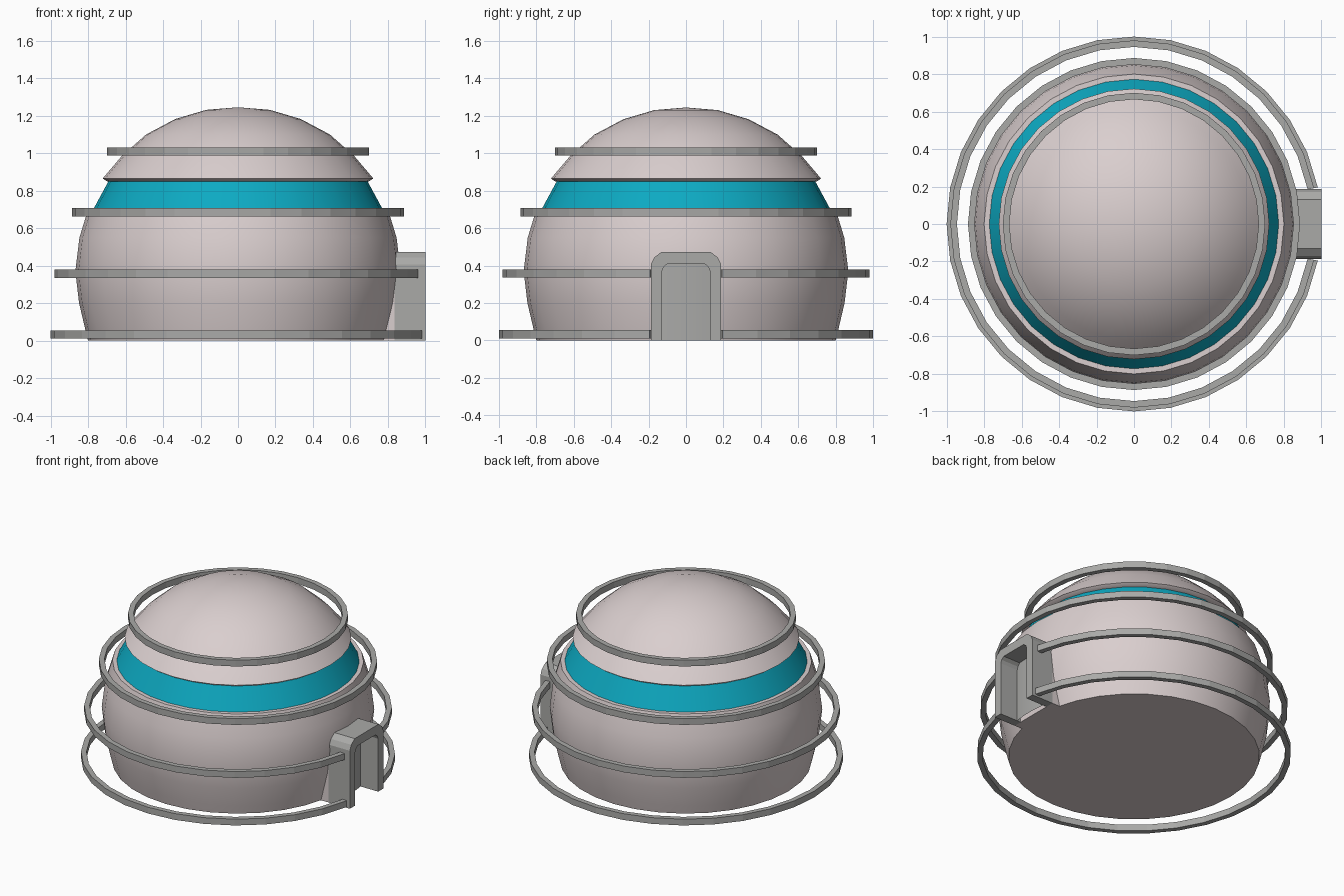
import bpy, bmesh, math

if "Cube" in bpy.data.objects:
    bpy.data.objects.remove(bpy.data.objects["Cube"])

SEG = 32


def material(name, rgb):
    m = bpy.data.materials.new(name)
    m.diffuse_color = (*rgb, 1)
    m.use_nodes = True
    m.node_tree.nodes["Principled BSDF"].inputs["Base Color"].default_value = m.diffuse_color
    return m


SHELL = material("pale shell", (0.70, 0.62, 0.62))
TEAL = material("teal band", (0.004, 0.40, 0.54))
GREY = material("grey metal", (0.40, 0.40, 0.39))


def finish(name, bm, mat, smooth=None):
    bmesh.ops.remove_doubles(bm, verts=bm.verts, dist=1e-5)
    bmesh.ops.recalc_face_normals(bm, faces=bm.faces)
    me = bpy.data.meshes.new(name)
    bm.to_mesh(me)
    bm.free()
    me.materials.append(mat)
    ob = bpy.data.objects.new(name, me)
    bpy.context.collection.objects.link(ob)
    if smooth:
        bpy.ops.object.select_all(action='DESELECT')
        ob.select_set(True)
        bpy.context.view_layer.objects.active = ob
        bpy.ops.object.shade_smooth_by_angle(angle=math.radians(smooth))
    return ob


def lathe(name, profile, mat, smooth=None, closed=False, gap=0):
    """Spin an (r, z) profile about z; gap leaves that many segments open each side of +x."""
    bm = bmesh.new()
    cols = []
    for i in range(gap, SEG - gap + 1):
        a = 2 * math.pi * i / SEG
        cols.append([bm.verts.new((r * math.cos(a), r * math.sin(a), z)) for r, z in profile])
    n = len(profile)
    for c, d in zip(cols, cols[1:]):
        for j in range(n if closed else n - 1):
            k = (j + 1) % n
            bm.faces.new((c[j], d[j], d[k], c[k]))
    if gap:
        bm.faces.new(cols[0])
        bm.faces.new(cols[-1])
    bmesh.ops.remove_doubles(bm, verts=bm.verts, dist=1e-5)
    bmesh.ops.dissolve_degenerate(bm, dist=1e-5, edges=bm.edges)
    return finish(name, bm, mat, smooth)


def prism(name, outline, x0, x1, mat):
    """Extrude a (y, z) outline along x."""
    bm = bmesh.new()
    f = bm.faces.new([bm.verts.new((x0, y, z)) for y, z in outline])
    out = bmesh.ops.extrude_face_region(bm, geom=[f])
    for v in out["geom"]:
        if isinstance(v, bmesh.types.BMVert):
            v.co.x = x1
    return finish(name, bm, mat)


# Rounded lower wall, teal band and domed roof with a small lip
lathe("lower_wall", [(0, 0), (0.80, 0), (0.815, 0.06), (0.848, 0.20), (0.868, 0.37),
                     (0.846, 0.55), (0.80, 0.70), (0.74, 0.70)], SHELL, 30)
lathe("window_band", [(0.775, 0.695), (0.69, 0.852)], TEAL, 30)
lathe("dome_roof", [(0.66, 0.846), (0.70, 0.85), (0.722, 0.865), (0.62, 0.985), (0.49, 1.10),
                    (0.335, 1.182), (0.17, 1.231), (0, 1.245)], SHELL, 30)

# Four hoops; the lower two stop at the doorway
for name, r, z, gap in (("base_hoop", 1.0, 0.01, 1), ("middle_hoop", 0.98, 0.335, 1),
                        ("upper_hoop", 0.886, 0.663, 0), ("roof_hoop", 0.70, 0.987, 0)):
    w = 0.035
    lathe(name, [(r - w, z), (r, z), (r, z + 0.044), (r - w, z + 0.044)], GREY,
          closed=True, gap=gap)


# Door frame: arch outline, outer then inner
def arch(w, top, cut, mid):
    half = [(w, 0), (w, top - cut), (w - mid * 0.3, top - cut * 0.45), (w - mid, top)]
    return half + [(-y, z) for y, z in reversed(half)]


outer, inner = arch(0.187, 0.472, 0.065, 0.055), arch(0.128, 0.41, 0.038, 0.03)
prism("door_frame", outer + inner[::-1], 0.835, 1.0, GREY)
prism("door_backing", arch(0.187, 0.46, 0.065, 0.055), 0.70, 0.835, SHELL)

# Curved door panel following the wall
bm = bmesh.new()
cols = []
for i in range(9):
    y = -0.13 + 0.26 * i / 8
    x = math.sqrt(0.873 ** 2 - y * y)
    cols.append([bm.verts.new((x, y, z)) for z in (0, 0.41)])
for c, d in zip(cols, cols[1:]):
    bm.faces.new((c[0], d[0], d[1], c[1]))
finish("door_panel", bm, GREY, 30)
